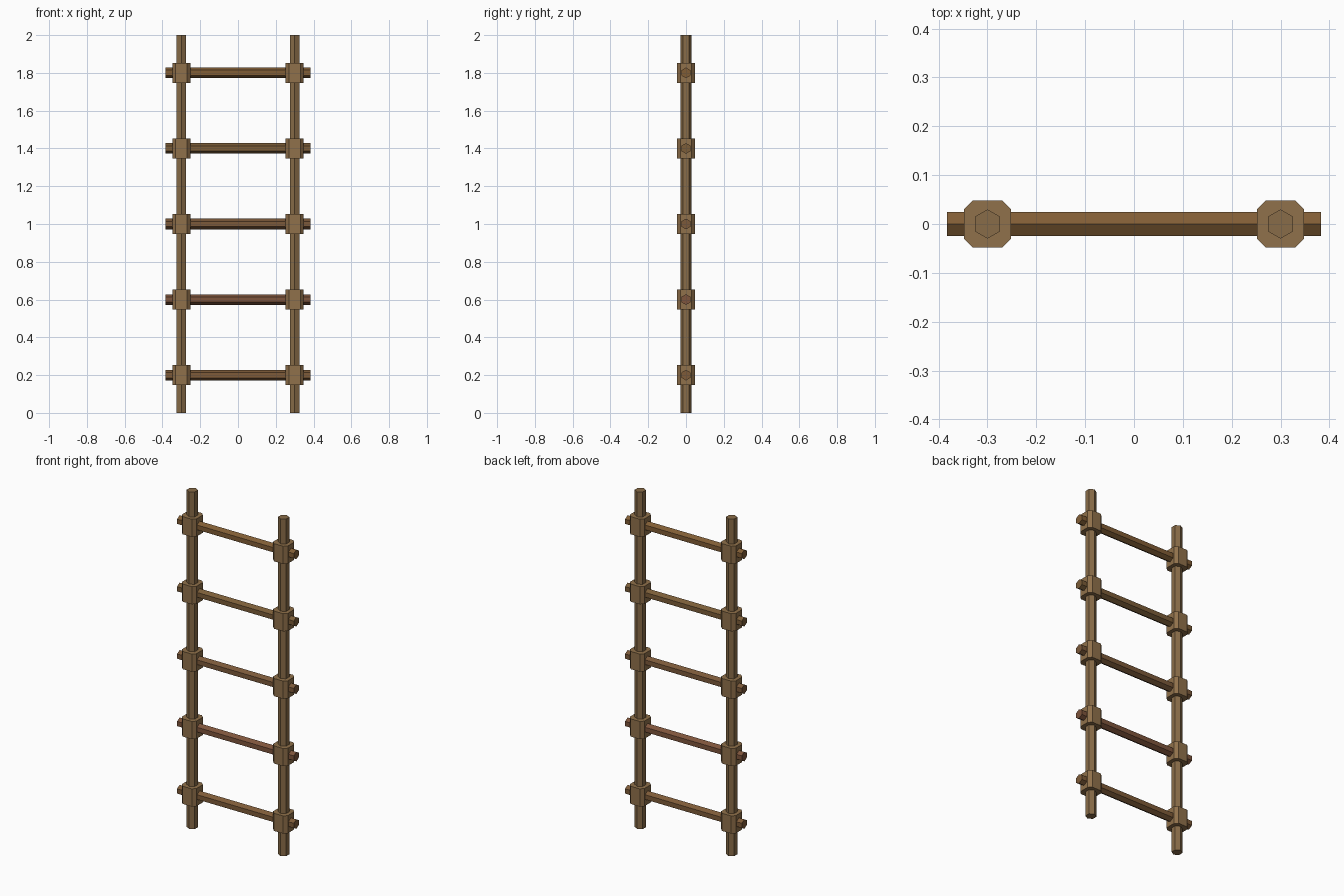
import bpy, bmesh, math
from mathutils import Matrix

if "Cube" in bpy.data.objects:
    bpy.data.objects.remove(bpy.data.objects["Cube"])


def material(name, rgb):
    m = bpy.data.materials.new(name)
    m.diffuse_color = (*rgb, 1)
    m.use_nodes = True
    m.node_tree.nodes["Principled BSDF"].inputs["Base Color"].default_value = m.diffuse_color
    return m


def prism(name, outline, length, centre, mat, rot=Matrix()):
    # extrude a closed 2D outline along its local z, centred, then place it
    bm = bmesh.new()
    base = bm.faces.new([bm.verts.new((x, y, -length / 2)) for x, y in outline])
    top = bmesh.ops.extrude_face_region(bm, geom=[base])["geom"]
    bmesh.ops.translate(bm, vec=(0, 0, length),
                        verts=[g for g in top if isinstance(g, bmesh.types.BMVert)])
    bmesh.ops.transform(bm, matrix=Matrix.Translation(centre) @ rot, verts=bm.verts)
    bmesh.ops.recalc_face_normals(bm, faces=bm.faces)
    me = bpy.data.meshes.new(name)
    bm.to_mesh(me)
    bm.free()
    me.materials.append(mat)
    ob = bpy.data.objects.new(name, me)
    bpy.context.collection.objects.link(ob)
    return ob


def hexagon(r):
    # corner points along local y
    return [(r * math.cos(math.radians(30 + 60 * i)),
             r * math.sin(math.radians(30 + 60 * i))) for i in range(6)]


rail_wood = material("rail_wood", (0.25, 0.15, 0.065))
binding_wood = material("binding_wood", (0.28, 0.165, 0.07))
rung_tints = [(0.21, 0.105, 0.04), (0.21, 0.09, 0.045), (0.20, 0.10, 0.042),
              (0.20, 0.11, 0.04), (0.22, 0.11, 0.036)]

# square with cut corners, used for the bindings
a, b = 0.048, 0.03
octagon = [(a, -b), (a, b), (b, a), (-b, a), (-a, b), (-a, -b), (-b, -a), (b, -a)]
along_x = Matrix.Rotation(math.radians(90), 4, 'Y') @ Matrix.Rotation(math.radians(90), 4, 'Z')
sides = (("left", -0.3), ("right", 0.3))

# upright rails
for side, x in sides:
    prism(f"{side}_rail", hexagon(0.03), 2.0, (x, 0, 1), rail_wood)

# rungs with a binding block at each crossing
for i, tint in enumerate(rung_tints):
    z = 0.2 + 0.4 * i
    prism(f"rung_{i + 1}", hexagon(0.028), 0.766, (0, 0, z),
          material(f"rung_wood_{i + 1}", tint), along_x)
    for side, x in sides:
        prism(f"{side}_binding_{i + 1}", octagon, 0.105, (x, 0, z), binding_wood)
